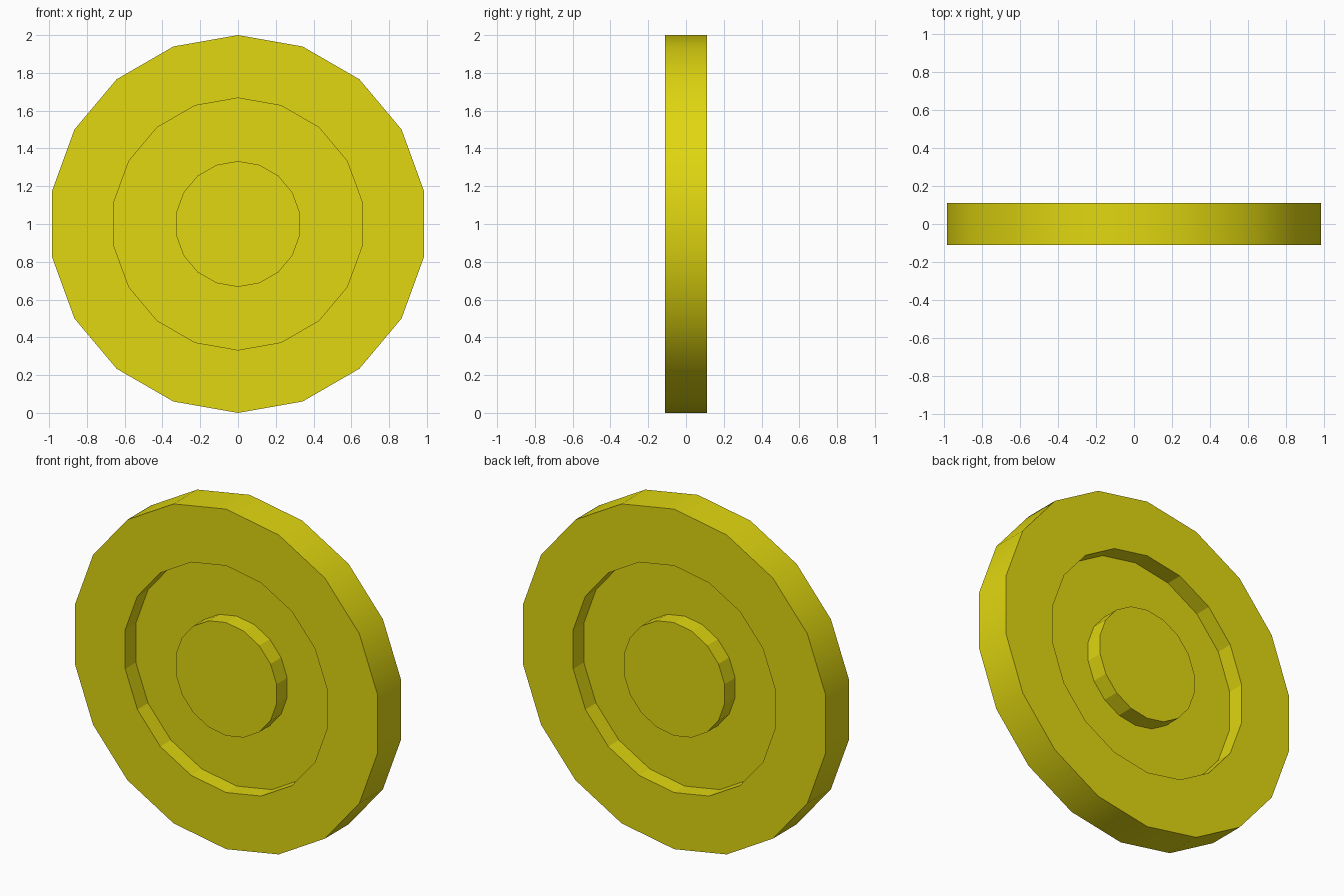
import bpy, bmesh, math

if "Cube" in bpy.data.objects:
    bpy.data.objects.remove(bpy.data.objects["Cube"])

SIDES = 18
HALF = 0.11          # half thickness of rim and hub
WEB = 0.011          # half thickness of the thin web between them
R_OUT, R_MID, R_HUB = 1.0, 0.667, 0.333

yellow = bpy.data.materials.new("yellow")
yellow.diffuse_color = (0.75, 0.68, 0.005, 1)
yellow.use_nodes = True
yellow.node_tree.nodes["Principled BSDF"].inputs["Base Color"].default_value = yellow.diffuse_color

# Half profile (radius, y) from the back hub edge round to the front hub edge
back = [(R_HUB, HALF), (R_HUB, WEB), (R_MID, WEB), (R_MID, HALF), (R_OUT, HALF)]
profile = back + [(r, -y) for r, y in reversed(back)]

bm = bmesh.new()


def ring(radius, y):
    steps = [2 * math.pi * i / SIDES for i in range(SIDES)]
    return [bm.verts.new((radius * math.sin(a), y, 1 + radius * math.cos(a)))
            for a in steps]


# Lathe the profile into rim, recessed web and hub walls
rings = [ring(r, y) for r, y in profile]
for k, (a, b) in enumerate(zip(rings, rings[1:])):
    for i in range(SIDES):
        j = (i + 1) % SIDES
        face = bm.faces.new((a[i], a[j], b[j], b[i]))
        face.smooth = (k == len(back) - 1)   # only the outer tread is smooth

# Flat hub caps
bm.faces.new(rings[0])
bm.faces.new(rings[-1])
bmesh.ops.recalc_face_normals(bm, faces=bm.faces)

# Keep the corners between tread, faces and walls crisp
for e in bm.edges:
    if e.calc_face_angle(0) > math.radians(40):
        e.smooth = False

mesh = bpy.data.meshes.new("wheel_disc")
bm.to_mesh(mesh)
bm.free()
mesh.materials.append(yellow)
wheel = bpy.data.objects.new("wheel_disc", mesh)
bpy.context.collection.objects.link(wheel)
